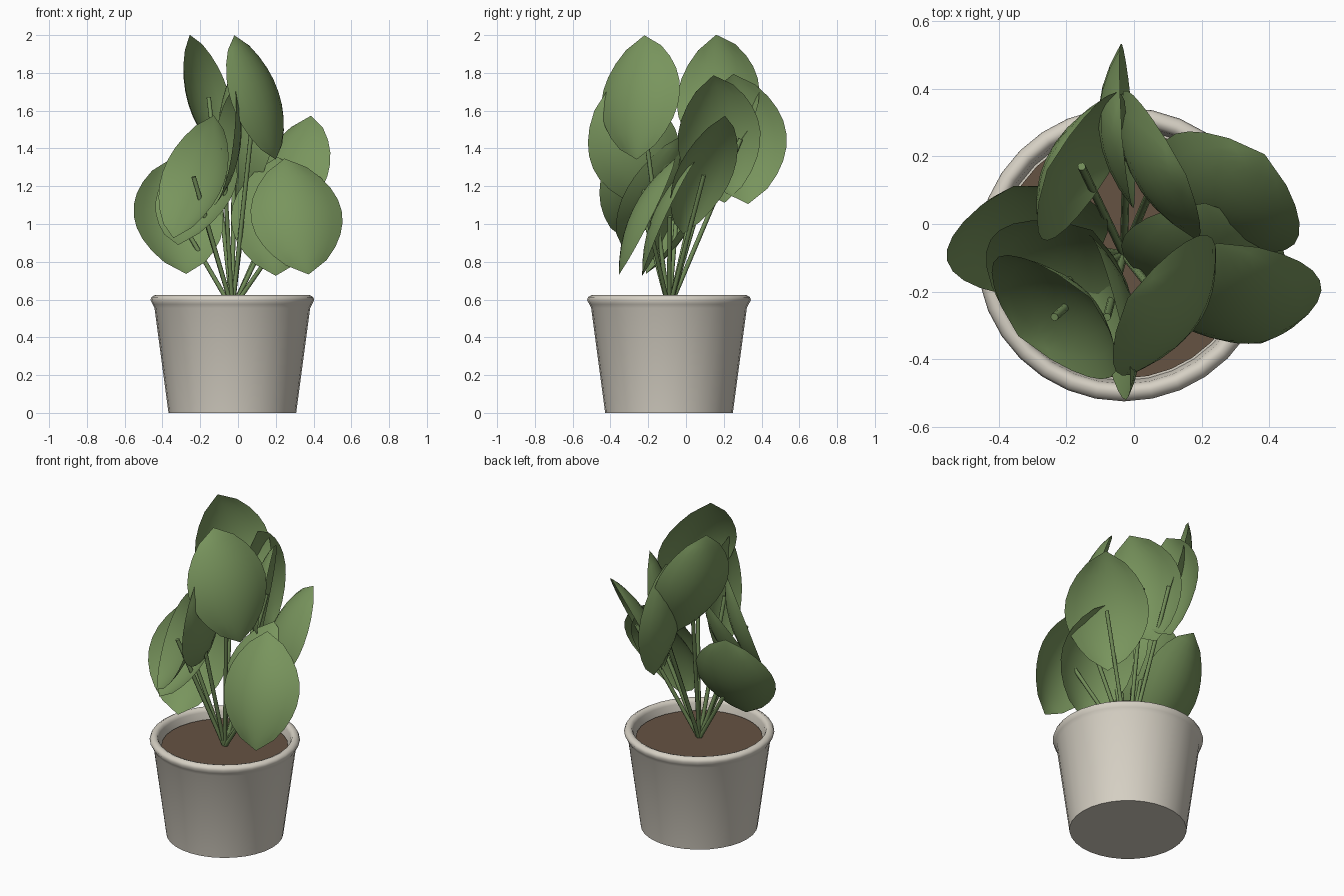
import bpy
import bmesh
import math
from mathutils import Vector, Matrix

cube = bpy.data.objects.get("Cube")
if cube:
    bpy.data.objects.remove(cube, do_unlink=True)


def material(name, rgb):
    mat = bpy.data.materials.new(name)
    mat.use_nodes = True
    color = (*rgb, 1.0)
    mat.diffuse_color = color
    node = next(n for n in mat.node_tree.nodes if n.type == "BSDF_PRINCIPLED")
    node.inputs["Base Color"].default_value = color
    node.inputs["Roughness"].default_value = 0.8
    return mat


LEAF = material("leaf green", (0.19, 0.30, 0.11))
STEM = material("stem green", (0.17, 0.27, 0.10))
POT = material("warm white ceramic", (0.67, 0.63, 0.55))
SOIL = material("brown soil", (0.13, 0.085, 0.055))

POT_X, POT_Y = -0.03, -0.09
SOIL_Z = 0.56


def add_object(name, mesh, mat):
    if not mesh.materials:
        mesh.materials.append(mat)
    obj = bpy.data.objects.new(name, mesh)
    bpy.context.collection.objects.link(obj)
    return obj


def smooth(obj, angle):
    bpy.ops.object.select_all(action="DESELECT")
    obj.select_set(True)
    bpy.context.view_layer.objects.active = obj
    bpy.ops.object.shade_smooth_by_angle(angle=math.radians(angle))


def lathe(name, profile, mat, segments=32):
    """Spin a (radius, height) profile that starts and ends on the axis."""
    bm = bmesh.new()
    verts = [bm.verts.new((r, 0, z)) for r, z in profile]
    edges = [bm.edges.new(pair) for pair in zip(verts, verts[1:])]
    bmesh.ops.spin(bm, geom=verts + edges, cent=(0, 0, 0), axis=(0, 0, 1),
                   angle=math.tau, steps=segments)
    bmesh.ops.remove_doubles(bm, verts=bm.verts, dist=0.0005)
    bmesh.ops.recalc_face_normals(bm, faces=bm.faces)
    mesh = bpy.data.meshes.new(name)
    bm.to_mesh(mesh)
    bm.free()
    obj = add_object(name, mesh, mat)
    obj.location = (POT_X, POT_Y, 0)
    smooth(obj, 65)
    return obj


# Tapered pot with a rolled lip and an inner wall
lathe("pot", [(0, 0), (0.338, 0), (0.412, 0.555), (0.422, 0.575), (0.434, 0.598),
              (0.428, 0.613), (0.408, 0.625), (0.390, 0.618), (0.382, 0.60),
              (0.372, 0.53), (0, 0.53)], POT)

# Soil disc
lathe("soil", [(0, SOIL_Z - 0.02), (0.366, SOIL_Z - 0.02), (0.366, SOIL_Z),
               (0, SOIL_Z)], SOIL)


# One cupped leaf blade, shared by all leaves: y to the tip, z along the bulge
HALF_LENGTH, HALF_WIDTH, DEPTH = 0.347, 0.244, 0.085


def leaf_mesh(rows=10, columns=8):
    bm = bmesh.new()
    grid = []
    for i in range(rows + 1):
        t = i / rows
        width = max(math.sin(math.pi * t), 0) ** 0.68
        y = 2 * t - 1
        row = []
        for j in range(columns + 1):
            u = 2 * j / columns - 1
            rise = DEPTH * (1 - y * y) * (1 - u * u)
            row.append(bm.verts.new((u * width * HALF_WIDTH, y * HALF_LENGTH, rise)))
        grid.append(row)
    for low, high in zip(grid, grid[1:]):
        for j in range(columns):
            bm.faces.new((low[j], low[j + 1], high[j + 1], high[j]))
    bmesh.ops.remove_doubles(bm, verts=bm.verts, dist=0.0005)
    bmesh.ops.recalc_face_normals(bm, faces=bm.faces)
    for face in bm.faces:
        face.smooth = True
    mesh = bpy.data.meshes.new("leaf blade")
    bm.to_mesh(mesh)
    bm.free()
    return mesh


BLADE = leaf_mesh()
ROOT = Vector((POT_X, POT_Y, SOIL_Z - 0.01))


def add_leaf(name, centre, tip, bulge):
    centre, bulge = Vector(centre), Vector(bulge)
    along = (Vector(tip) - centre).normalized()
    out = (bulge - along * bulge.dot(along)).normalized()
    side = along.cross(out)
    turn = Matrix((side, along, out)).transposed().to_4x4()
    leaf = add_object(name + "_leaf", BLADE, LEAF)
    leaf.matrix_world = Matrix.Translation(centre) @ turn

    # Straight stem from the soil to the middle of the leaf
    reach = centre - ROOT
    bm = bmesh.new()
    bmesh.ops.create_cone(bm, cap_ends=True, segments=8, radius1=0.012,
                          radius2=0.012, depth=reach.length)
    mesh = bpy.data.meshes.new(name + "_stem")
    bm.to_mesh(mesh)
    bm.free()
    stem = add_object(name + "_stem", mesh, STEM)
    stem.matrix_world = (Matrix.Translation((centre + ROOT) / 2)
                         @ reach.to_track_quat("Z", "Y").to_matrix().to_4x4())
    smooth(stem, 50)


# Leaves from the top tier down: middle, tip, bulge direction
add_leaf("top_right", (-0.155, 0.17, 1.67), (-0.255, 0.16, 2.0), (-0.9, 0.45, -0.2))
add_leaf("top_left", (0.09, -0.24, 1.67), (-0.02, -0.22, 2.0), (0.85, -0.55, 0.3))
add_leaf("upper_back", (-0.02, 0.29, 1.45), (-0.035, 0.25, 1.8), (-1, -0.08, 0))
add_leaf("upper_back_left", (0.08, 0.175, 1.45), (0.155, 0.145, 1.79), (-0.9, -0.45, 0.2))
add_leaf("upper_front", (-0.08, -0.275, 1.4), (-0.01, -0.42, 1.72), (1, 0.2, -0.1))
add_leaf("middle_front_right", (-0.235, -0.275, 1.25), (-0.13, -0.22, 1.57), (0.7, 0.7, -0.4))
add_leaf("middle_right", (-0.22, -0.18, 1.18), (-0.13, -0.03, 1.45), (0.55, 0.8, -0.8))
add_leaf("middle_back_left", (0.285, 0.095, 1.26), (0.385, 0.205, 1.57), (-0.6, -0.75, 0.5))
add_leaf("low_front_left", (0.31, -0.205, 1.04), (0.245, -0.055, 1.35), (0.1, -1, 0.5))
add_leaf("low_left", (0.205, -0.085, 1.04), (0.21, 0.06, 1.35), (-0.1, -1, 0.5))
add_leaf("low_right", (-0.315, -0.05, 1.04), (-0.355, 0.11, 1.34), (-0.25, 1, -0.5))
